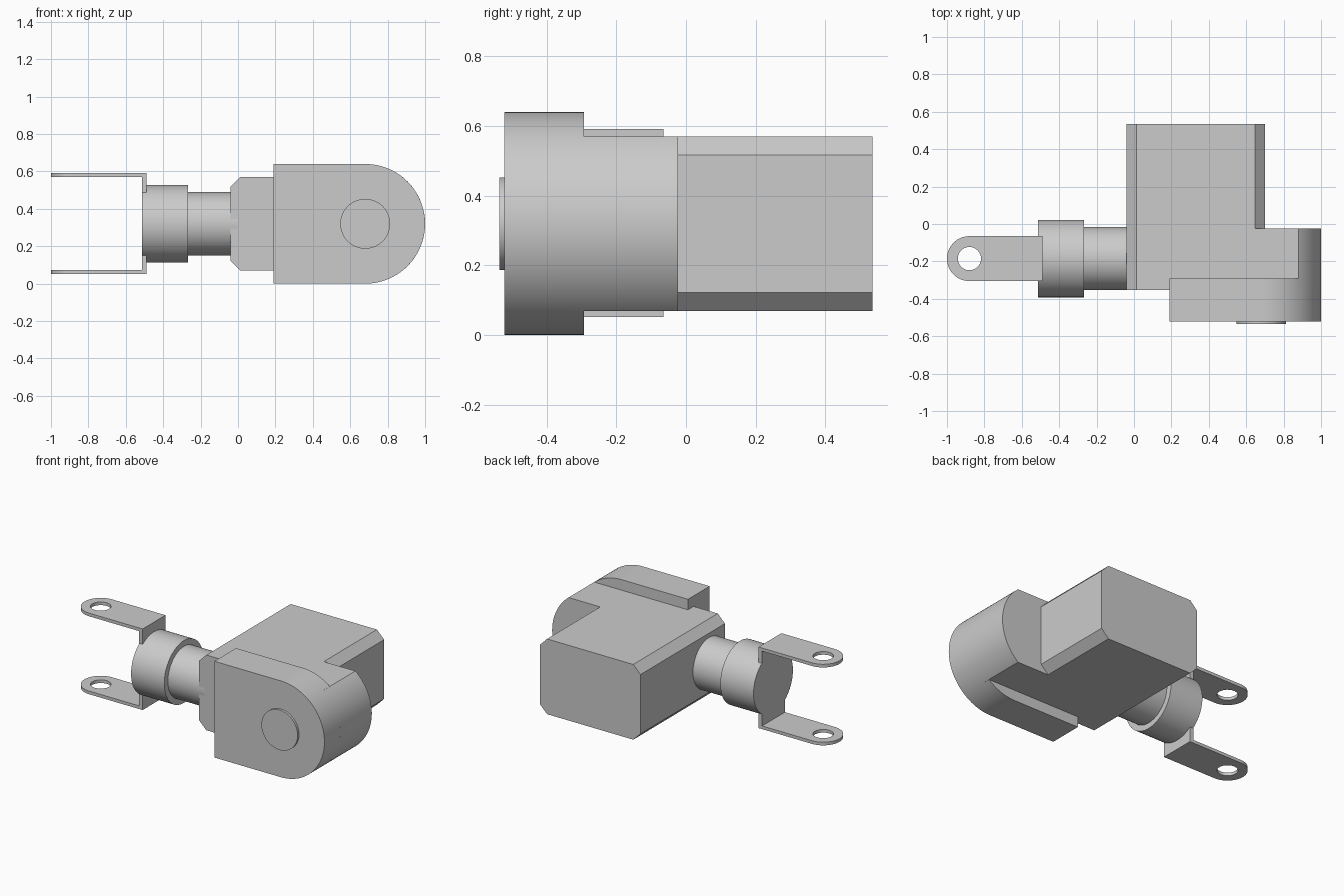
import bpy, bmesh
from math import pi, sin, cos, asin
from mathutils import Vector

cube = bpy.data.objects.get("Cube")
if cube:
    bpy.data.objects.remove(cube, do_unlink=True)

grey = bpy.data.materials.new("light_grey")
grey.use_nodes = True
colour = (0.6, 0.6, 0.6, 1)
grey.diffuse_color = colour
grey.node_tree.nodes["Principled BSDF"].inputs["Base Color"].default_value = colour

MID_Z = 0.32      # common centre height
HUB_X = 0.68      # pivot axis
HUB_R = 0.32
SHAFT_Y = -0.185  # shaft axis
AXES = {"x": lambda a, b, h: (h, a, b),
        "y": lambda a, b, h: (a, h, b),
        "z": lambda a, b, h: (a, b, h)}


def arc(cx, cy, r, start, end, steps=48):
    return [(cx + r * cos(start + (end - start) * i / steps),
             cy + r * sin(start + (end - start) * i / steps))
            for i in range(steps + 1)]


def prism(name, outline, axis, low, high):
    """Extrude a flat outline along an axis between two positions."""
    place = AXES[axis]
    bm = bmesh.new()
    face = bm.faces.new([bm.verts.new(place(a, b, low)) for a, b in outline])
    moved = bmesh.ops.extrude_face_region(bm, geom=[face])["geom"]
    bmesh.ops.translate(bm, vec=Vector(place(0, 0, high - low)),
                        verts=[v for v in moved if isinstance(v, bmesh.types.BMVert)])
    if not any(f.is_valid and f == face for f in bm.faces):
        bm.faces.new([v for v in bm.verts][:len(outline)])
    bmesh.ops.recalc_face_normals(bm, faces=bm.faces)
    mesh = bpy.data.meshes.new(name)
    bm.to_mesh(mesh)
    bm.free()
    mesh.materials.append(grey)
    obj = bpy.data.objects.new(name, mesh)
    bpy.context.collection.objects.link(obj)
    return obj


def smooth(obj):
    bpy.ops.object.select_all(action="DESELECT")
    obj.select_set(True)
    bpy.context.view_layer.objects.active = obj
    bpy.ops.object.shade_smooth_by_angle(angle=pi / 6)


def disc(name, a, b, r, axis, low, high):
    return prism(name, arc(a, b, r, 0, 2 * pi, 64)[:-1], axis, low, high)


def box(x0, x1, y0, y1):
    return [(x0, y0), (x1, y0), (x1, y1), (x0, y1)]


# Main housing with chamfered long edges
x0, x1, z0, z1, c = -0.04, 0.70, 0.07, 0.57, 0.053
prism("housing", [(x0 + c, z0), (x1 - c, z0), (x1, z0 + c), (x1, z1 - c),
                  (x1 - c, z1), (x0 + c, z1), (x0, z1 - c), (x0, z0 + c)],
      "y", -0.352, 0.535)

# Hub extension: round end trimmed flush with the housing top and bottom
trim = asin((z1 - MID_Z) / HUB_R)
smooth(prism("hub_extension",
             [(0.3, z0)] + arc(HUB_X, MID_Z, HUB_R, -trim, trim) + [(0.3, z1)],
             "y", -0.352, -0.023))

# Round-ended front cover and pivot cap
smooth(prism("front_cover",
             [(0.19, 0)] + arc(HUB_X, MID_Z, HUB_R, -pi / 2, pi / 2) + [(0.19, 2 * HUB_R)],
             "y", -0.52, -0.292))
smooth(disc("pivot_cap", HUB_X, MID_Z, 0.133, "y", -0.535, -0.51))

# Output shaft and collar
smooth(disc("shaft", SHAFT_Y, MID_Z, 0.169, "x", -0.28, 0))
smooth(disc("collar", SHAFT_Y, MID_Z, 0.207, "x", -0.512, -0.268))

# Fork bracket: back plate and two drilled arms
half, tip = 0.12, -0.88
prism("fork_back", box(SHAFT_Y - half, SHAFT_Y + half, 0.055, 0.59),
      "x", -0.514, -0.488)
for side, low in (("lower", 0.052), ("upper", 0.57)):
    arm = prism(side + "_fork_arm",
                [(-0.488, SHAFT_Y + half)]
                + arc(tip, SHAFT_Y, half, pi / 2, 3 * pi / 2)
                + [(-0.488, SHAFT_Y - half)], "z", low, low + 0.021)
    drill = disc("drill", tip, SHAFT_Y, 0.062, "z", low - 0.1, low + 0.1)
    drill.hide_render = True
    cut = arm.modifiers.new("hole", "BOOLEAN")
    cut.operation = "DIFFERENCE"
    cut.solver = "EXACT"
    cut.object = drill
    bpy.context.view_layer.objects.active = arm
    bpy.ops.object.modifier_apply(modifier=cut.name)
    bpy.data.objects.remove(drill, do_unlink=True)
    smooth(arm)
